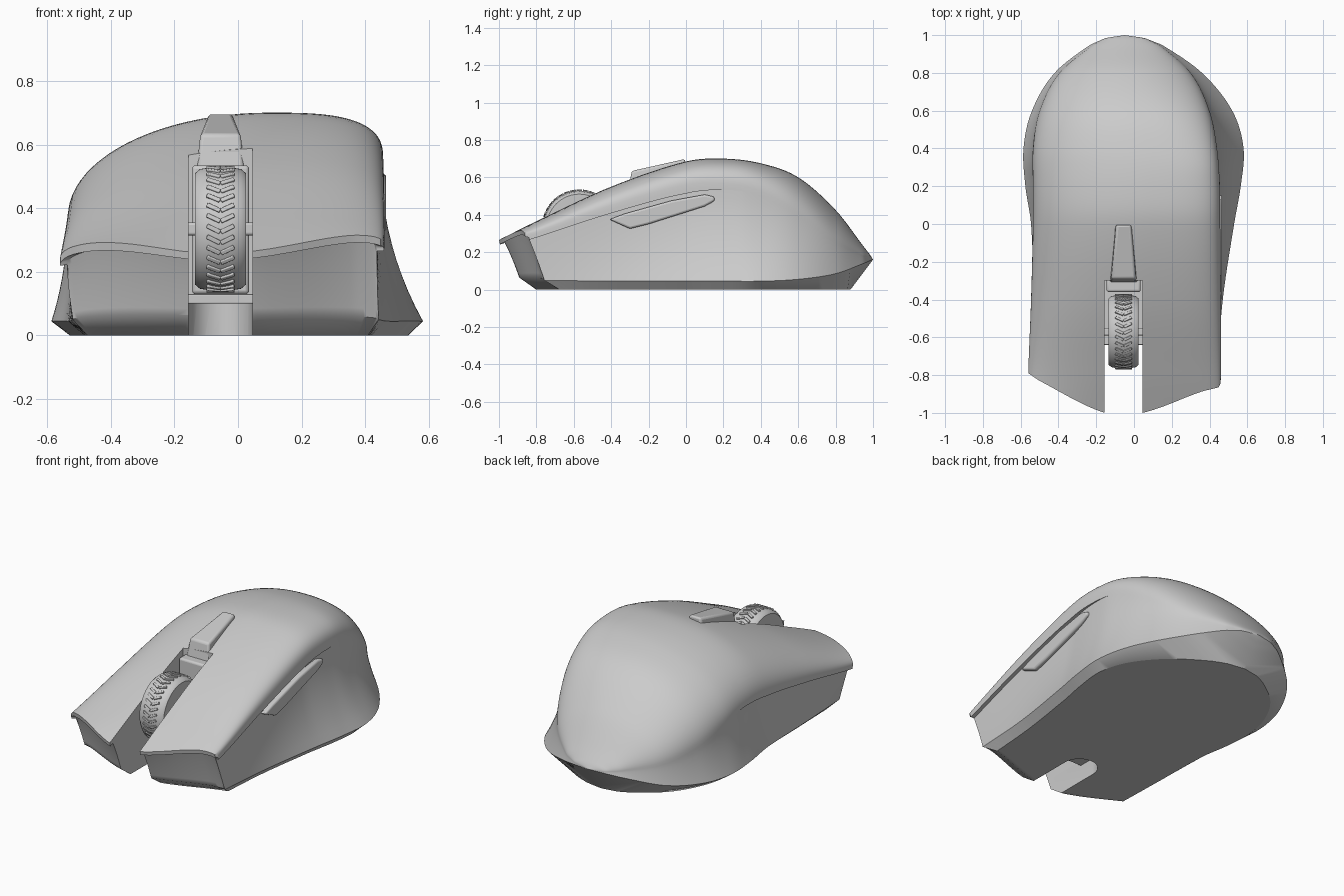
import bpy, bmesh, math
from mathutils import Vector, Matrix

if "Cube" in bpy.data.objects:
    bpy.data.objects.remove(bpy.data.objects["Cube"])

grey = bpy.data.materials.new("plain grey")
grey.use_nodes = True
grey.diffuse_color = (0.6, 0.6, 0.6, 1)
grey.node_tree.nodes["Principled BSDF"].inputs["Base Color"].default_value = (0.6, 0.6, 0.6, 1)


def finish(name, bm, bevel=0, angle=40):
    bmesh.ops.recalc_face_normals(bm, faces=bm.faces)
    mesh = bpy.data.meshes.new(name)
    bm.to_mesh(mesh)
    bm.free()
    ob = bpy.data.objects.new(name, mesh)
    bpy.context.collection.objects.link(ob)
    mesh.materials.append(grey)
    if bevel:
        mod = ob.modifiers.new("soft edges", "BEVEL")
        mod.width, mod.segments = bevel, 3
    smooth(ob, angle)
    return ob


def smooth(ob, angle):
    bpy.ops.object.select_all(action="DESELECT")
    ob.select_set(True)
    bpy.context.view_layer.objects.active = ob
    bpy.ops.object.shade_smooth_by_angle(angle=math.radians(angle))


def prism(name, outline, offset, bevel=0):
    """Extrude a flat outline of 3D points by an offset."""
    bm = bmesh.new()
    face = bm.faces.new([bm.verts.new(p) for p in outline])
    new = bmesh.ops.extrude_face_region(bm, geom=[face])["geom"]
    bmesh.ops.translate(bm, vec=offset, verts=[v for v in new if isinstance(v, bmesh.types.BMVert)])
    return finish(name, bm, bevel)


def lerp(a, b, t):
    return a + (b - a) * t


def clamp(t):
    return max(0.0, min(1.0, t))


# Hull stations: y, crest z, left edge x z, right edge x z, left rim x, right rim x, rim z
HULL = [
    (-1, .265, -.56, .23, .45, .24, -.50, .43, .05),
    (-.8, .365, -.56, .24, .46, .30, -.515, .44, .05),
    (-.4, .55, -.545, .31, .46, .43, -.53, .47, .045),
    (0, .685, -.535, .37, .457, .535, -.545, .53, .045),
    (.2, .70, -.535, .37, .455, .54, -.575, .565, .045),
    (.4, .675, -.535, .33, .44, .50, -.585, .58, .045),
    (.6, .60, -.50, .26, .40, .39, -.54, .52, .055),
    (.8, .425, -.395, .20, .30, .25, -.42, .36, .085),
    (.95, .23, -.215, .17, .13, .175, -.23, .145, .14),
    (.985, .185, -.145, .162, .05, .165, -.15, .055, .155),
    (1, .16, -.05, .16, -.05, .16, -.05, -.05, .16)]
FRONT = [(-.56, -.79), (-.5, -.83), (-.155, -1), (.045, -1), (.36, -.885), (.44, -.865), (.46, -.82)]


def sample(rows, y):
    """Smooth interpolation through table rows keyed by the first column."""
    y = max(rows[0][0], min(rows[-1][0], y))
    k = next(i for i in range(len(rows) - 1) if y <= rows[i + 1][0])
    a, b = rows[k], rows[k + 1]
    p, q = rows[max(k - 1, 0)], rows[min(k + 2, len(rows) - 1)]
    h = b[0] - a[0]
    t = (y - a[0]) / h
    out = []
    for c in range(1, len(a)):
        m0 = (b[c] - p[c]) / (b[0] - p[0]) * h
        m1 = (q[c] - a[c]) / (q[0] - a[0]) * h
        if h < .1:
            m0 = m1 = b[c] - a[c]
        d = b[c] - a[c]
        out.append(a[c] + t * m0 + t * t * (3 * d - 2 * m0 - m1) + t ** 3 * (m0 + m1 - 2 * d))
    return out


K, N, M = 72, 44, 13


def side(y, j, ex, ez, rx, rz, low_x, low_z, sign):
    """Side column: shell edge, lip, inset panel, concave flare, rim, bottom."""
    step = .022 * clamp((.3 - y) / .3)
    if j == 0:
        return ex, ez
    if j == 1:
        return ex, ez - step
    if j == M:
        return low_x, low_z
    s = (j - 2) / (M - 3)
    power = lerp(1.9, 1.2, clamp((y - .4) / .5))
    return lerp(ex - sign * step, rx, s ** power), lerp(ez - step, rz, s)


def section(y, i, j):
    top, lx, lz, rx, rz, rim_l, rim_r, rim_z = sample(HULL, y)
    low = sample(HULL, y / .88 if y > 0 else y)
    low_z = .16 * clamp((y - .88) / .12)
    mid = (low[5] + low[6]) / 2
    left = side(y, j, lx, lz, rim_l, rim_z, lerp(mid, low[5], .9), low_z, -1)
    right = side(y, j, rx, rz, rim_r, rim_z, lerp(mid, low[6], .92), low_z, 1)
    crest = lerp(.1, -.05, clamp((y - .3) / .7))
    c, s = math.cos(math.pi * i / N), math.sin(math.pi * i / N)
    if c > 0:
        ax, az = crest - (crest - lx) * c, lz + (top - lz) * s
    else:
        e = 2 / lerp(3.0, 2.0, clamp((y - .3) / .5))
        ax = crest + (rx - crest) * abs(c) ** e
        az = rz + (top - rz) * max(s, 0) ** e
    u = clamp((ax - lx) / max(rx - lx, 1e-6))
    gl = (left[1] - low_z) / max(lz - low_z, 1e-6)
    gr = (right[1] - low_z) / max(rz - low_z, 1e-6)
    return lerp(left[0], right[0], u), low_z + (az - low_z) * lerp(gl, gr, u)


def hull_point(k, i, j):
    y0 = -1 + 2 * math.sin(math.pi / 2 * k / K)
    x, z = section(y0, i, j)
    back = 0 if j == 0 else .005 if j == 1 else .03 + .08 * (j - 2) / (M - 3)
    if j == M:
        back = .2
    y = y0 + clamp((-.5 - y0) / .5) * (sample(FRONT, x)[0] + 1 + back)
    x, z = section(y, i, j)
    return x, y, z


# Hull: the six sides of a grid block wrapped onto the curved body
bm = bmesh.new()
grid = {}


def vert(*kij):
    if kij not in grid:
        grid[kij] = bm.verts.new(hull_point(*kij))
    return grid[kij]


for a in range(K):
    for j in (0, M):
        for i in range(N):
            bm.faces.new([vert(a, i, j), vert(a + 1, i, j), vert(a + 1, i + 1, j), vert(a, i + 1, j)])
    for i in (0, N):
        for j in range(M):
            bm.faces.new([vert(a, i, j), vert(a + 1, i, j), vert(a + 1, i, j + 1), vert(a, i, j + 1)])
for i in range(N):
    for j in range(M):
        bm.faces.new([vert(0, i, j), vert(0, i + 1, j), vert(0, i + 1, j + 1), vert(0, i, j + 1)])
        bm.faces.new([vert(K, i, j), vert(K, i + 1, j), vert(K, i + 1, j + 1), vert(K, i, j + 1)])
bmesh.ops.remove_doubles(bm, verts=bm.verts, dist=.0006)
bmesh.ops.dissolve_degenerate(bm, edges=bm.edges, dist=.0002)
body = finish("body", bm)

# Wheel slot: square upper channel and round-ended lower channel
WX, HALF = -.055, .1


def cut(outline, height):
    tool = prism("slot_cutter", outline, (0, 0, height))
    tool.hide_render = True
    mod = body.modifiers.new("slot", "BOOLEAN")
    mod.operation, mod.object, mod.solver = "DIFFERENCE", tool, "EXACT"
    bpy.context.view_layer.objects.active = body
    bpy.ops.object.modifier_apply(modifier=mod.name)
    bpy.data.objects.remove(tool)


cut([(WX + sx * HALF, y, .13) for sx, y in ((-1, -1.2), (1, -1.2), (1, -.3), (-1, -.3))], 1)
arc = [(WX + HALF * math.cos(math.pi * t / 12), -.53 + HALF * math.sin(math.pi * t / 12), -.1) for t in range(13)]
cut([(WX - HALF, -1.2, -.1), (WX + HALF, -1.2, -.1)] + arc, .3)
smooth(body, 40)

# Scroll wheel: rounded tyre spun round the axle
HUB = Vector((WX, -.57, .335))
bm = bmesh.new()
profile = [(-.075, .05), (-.08, .15), (-.08, .175), (-.065, .188), (-.03, .194), (.03, .194), (.065, .188),
           (.08, .175), (.08, .15), (.075, .05)]
ring = [bm.verts.new((x, 0, r)) for x, r in profile]
edges = [bm.edges.new(pair) for pair in zip(ring, ring[1:] + ring[:1])]
bmesh.ops.spin(bm, geom=ring + edges, cent=(0, 0, 0), axis=(1, 0, 0), angle=math.tau, steps=64)
bmesh.ops.remove_doubles(bm, verts=bm.verts, dist=.0005)
bmesh.ops.translate(bm, vec=HUB, verts=bm.verts)
finish("scroll_wheel", bm)

# Chevron tread ribs
bm = bmesh.new()
for n in range(36):
    for sx in (-1, 1):
        turn = Matrix.Rotation(math.tau * n / 36, 4, "X")
        place = Matrix.Translation((sx * .022, 0, .193)) @ Matrix.Rotation(sx * .45, 4, "Z")
        bmesh.ops.create_cube(bm, size=1, matrix=Matrix.Translation(HUB) @ turn @ place
                              @ Matrix.Diagonal((.046, .014, .014, 1)))
finish("wheel_tread", bm, .003)


def box(name, lo, hi, bevel):
    return prism(name, [(lo[0], lo[1], lo[2]), (hi[0], lo[1], lo[2]), (hi[0], hi[1], lo[2]), (lo[0], hi[1], lo[2])],
                 (0, 0, hi[2] - lo[2]), bevel)


# Axle, slot floor and the bridge behind the wheel
box("wheel_axle", (WX - .11, -.59, .315), (WX + .11, -.55, .355), .008)
box("slot_floor", (WX - .11, -.64, .1), (WX + .11, -.28, .13), .004)
box("wheel_bridge", (WX - .09, -.36, .13), (WX + .09, -.28, .535), .012)

# Tapered button behind the wheel
bm = bmesh.new()
cube = bmesh.ops.create_cube(bm, size=1)["verts"]
for v in cube:
    rear, high = v.co.y > 0, v.co.z > 0
    half = (.038 if rear else .064) + (0 if high else .012)
    v.co = (WX + math.copysign(half, v.co.x), (-.005 if rear else -.29) - (0 if high else (0 if rear else .02)),
            (.698 if rear else .634) if high else (.62 if rear else .52))
finish("top_button", bm, .012)

# Thumb side button
prism("side_button", [(.41, y, z) for y, z in ((-.41, .375), (-.3, .325), (-.2, .35), (.1, .445),
                      (.155, .475), (.15, .497), (.1, .508), (-.08, .475), (-.33, .405))], (.056, 0, 0), .014)
